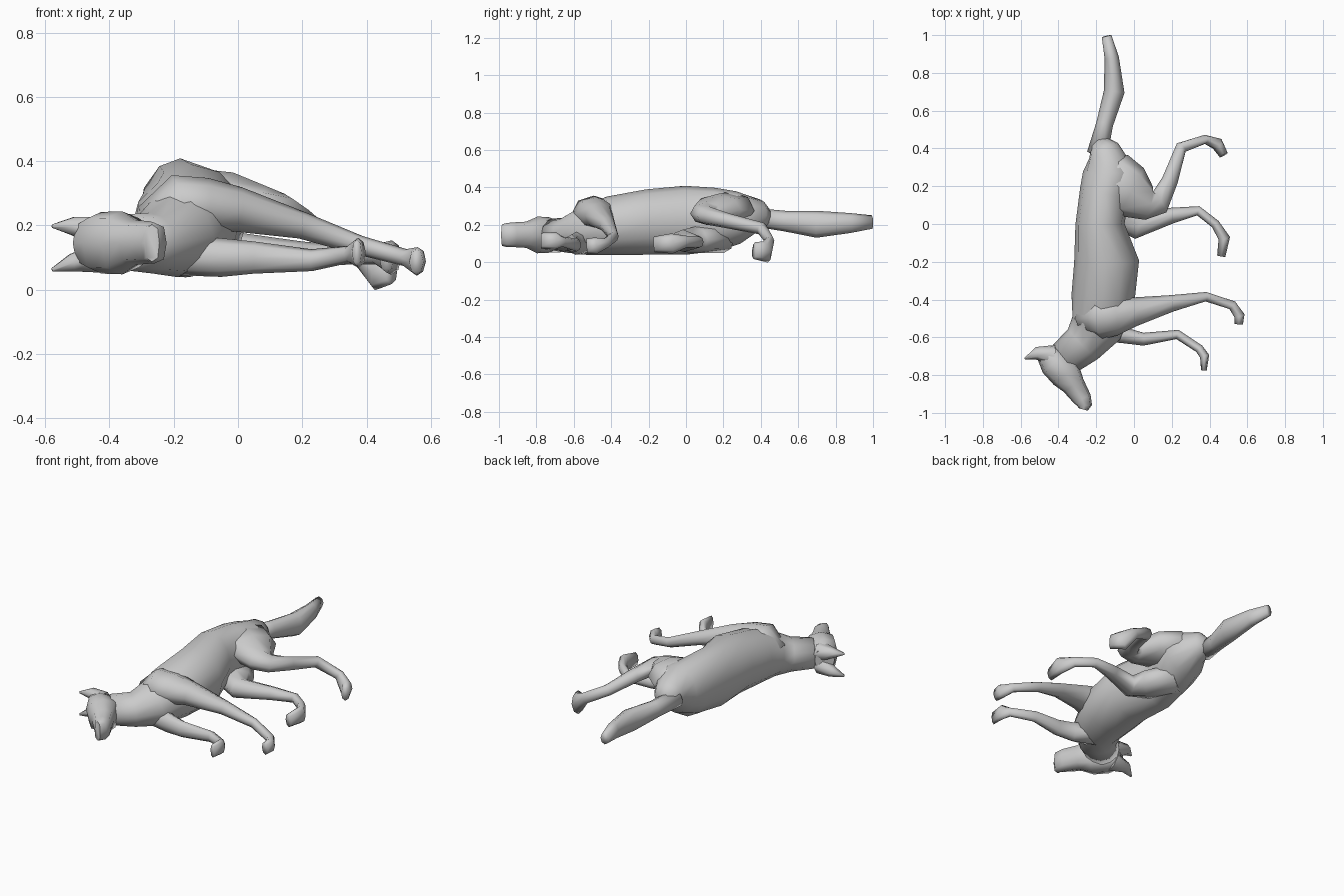
import bpy, bmesh, math
from mathutils import Vector


def tube(name, rings, sides=8, power=1.0, angle=100):
    """Loft oval rings along a path; each ring is (x, y, z, half width, half height)."""
    pts = [Vector(r[:3]) for r in rings]
    bm = bmesh.new()
    loops = []
    n = len(pts)
    for i, r in enumerate(rings):
        a = (pts[i] - pts[i - 1]).normalized() if i else Vector()
        b = (pts[i + 1] - pts[i]).normalized() if i < n - 1 else Vector()
        t = (a + b).normalized()
        side = t.cross(Vector((0, 0, 1))).normalized()
        up = side.cross(t).normalized()
        loop = []
        for k in range(sides):
            th = 2 * math.pi * k / sides
            c, s = math.cos(th), math.sin(th)
            c = math.copysign(abs(c) ** power, c)
            s = math.copysign(abs(s) ** power, s)
            loop.append(bm.verts.new(pts[i] + side * c * r[3] + up * s * r[4]))
        loops.append(loop)
    for p, q in zip(loops, loops[1:]):
        for k in range(sides):
            m = (k + 1) % sides
            bm.faces.new((p[k], p[m], q[m], q[k]))
    bm.faces.new(loops[0])
    bm.faces.new(loops[-1])
    bmesh.ops.recalc_face_normals(bm, faces=bm.faces)
    me = bpy.data.meshes.new(name)
    bm.to_mesh(me)
    bm.free()
    ob = bpy.data.objects.new(name, me)
    bpy.context.collection.objects.link(ob)
    bpy.ops.object.select_all(action='DESELECT')
    ob.select_set(True)
    bpy.context.view_layer.objects.active = ob
    bpy.ops.object.shade_smooth_by_angle(angle=math.radians(angle))
    return ob


# Torso and neck, lying on its side with the back towards -x
tube("torso_and_neck", [
    (-0.19, 0.425, 0.235, 0.055, 0.05),
    (-0.16, 0.39, 0.25, 0.085, 0.085),
    (-0.13, 0.28, 0.24, 0.14, 0.14),
    (-0.155, 0.17, 0.23, 0.132, 0.168),
    (-0.18, 0.00, 0.225, 0.130, 0.184),
    (-0.145, -0.20, 0.215, 0.172, 0.175),
    (-0.165, -0.40, 0.195, 0.168, 0.158),
    (-0.20, -0.55, 0.165, 0.140, 0.128),
    (-0.27, -0.635, 0.145, 0.112, 0.095),
    (-0.37, -0.715, 0.148, 0.095, 0.085)], sides=12)

# Head with blunt muzzle
tube("head", [
    (-0.47, -0.675, 0.145, 0.055, 0.07),
    (-0.425, -0.735, 0.146, 0.078, 0.096),
    (-0.36, -0.795, 0.146, 0.086, 0.098),
    (-0.32, -0.855, 0.147, 0.062, 0.070),
    (-0.275, -0.925, 0.147, 0.050, 0.066),
    (-0.262, -0.96, 0.145, 0.040, 0.064),
    (-0.268, -0.982, 0.145, 0.024, 0.058)], power=0.7, angle=60)

# Pointed ears
for name, z, mid, tip in (("upper_ear", 0.18, 0.198, 0.198),
                          ("lower_ear", 0.10, 0.084, 0.062)):
    tube(name, [
        (-0.43, -0.70, z, 0.06, 0.055),
        (-0.515, -0.685, mid, 0.034, 0.032),
        (-0.578, -0.713, tip, 0.005, 0.006)], sides=6)

# Tail
tube("tail", [
    (-0.195, 0.37, 0.24, 0.055, 0.05),
    (-0.155, 0.53, 0.22, 0.045, 0.055),
    (-0.105, 0.70, 0.203, 0.055, 0.072),
    (-0.118, 0.88, 0.21, 0.038, 0.053),
    (-0.145, 0.995, 0.215, 0.026, 0.036)])

# Front legs: shoulder, forearm, wrist, paw
tube("upper_front_leg", [
    (-0.27, -0.50, 0.20, 0.07, 0.07),
    (-0.18, -0.49, 0.265, 0.12, 0.095),
    (-0.10, -0.48, 0.26, 0.11, 0.088),
    (0.00, -0.465, 0.25, 0.077, 0.070),
    (0.20, -0.42, 0.20, 0.044, 0.042),
    (0.38, -0.385, 0.138, 0.025, 0.030),
    (0.52, -0.43, 0.10, 0.025, 0.027),
    (0.558, -0.485, 0.088, 0.028, 0.045),
    (0.555, -0.53, 0.086, 0.022, 0.040)])
tube("lower_front_leg", [
    (-0.20, -0.54, 0.11, 0.08, 0.065),
    (-0.05, -0.59, 0.10, 0.042, 0.060),
    (0.05, -0.61, 0.10, 0.034, 0.050),
    (0.23, -0.585, 0.092, 0.025, 0.034),
    (0.345, -0.66, 0.11, 0.023, 0.027),
    (0.374, -0.70, 0.115, 0.025, 0.047),
    (0.37, -0.775, 0.115, 0.015, 0.042)])

# Hind legs: thigh, knee, hock, paw
tube("upper_hind_leg", [
    (-0.19, 0.26, 0.235, 0.07, 0.06),
    (-0.11, 0.22, 0.275, 0.165, 0.105),
    (-0.02, 0.17, 0.28, 0.145, 0.085),
    (0.08, 0.11, 0.26, 0.09, 0.062),
    (0.135, 0.115, 0.25, 0.065, 0.050),
    (0.19, 0.23, 0.22, 0.043, 0.040),
    (0.25, 0.405, 0.18, 0.032, 0.034),
    (0.375, 0.448, 0.115, 0.024, 0.032),
    (0.44, 0.425, 0.055, 0.034, 0.060),
    (0.475, 0.365, 0.062, 0.024, 0.045)])
tube("lower_hind_leg", [
    (-0.15, 0.20, 0.13, 0.10, 0.08),
    (-0.05, 0.05, 0.12, 0.10, 0.07),
    (0.02, -0.015, 0.115, 0.065, 0.060),
    (0.20, 0.045, 0.11, 0.042, 0.040),
    (0.34, 0.070, 0.108, 0.025, 0.030),
    (0.43, 0.00, 0.11, 0.024, 0.032),
    (0.478, -0.075, 0.10, 0.031, 0.054),
    (0.462, -0.17, 0.095, 0.022, 0.042)])
